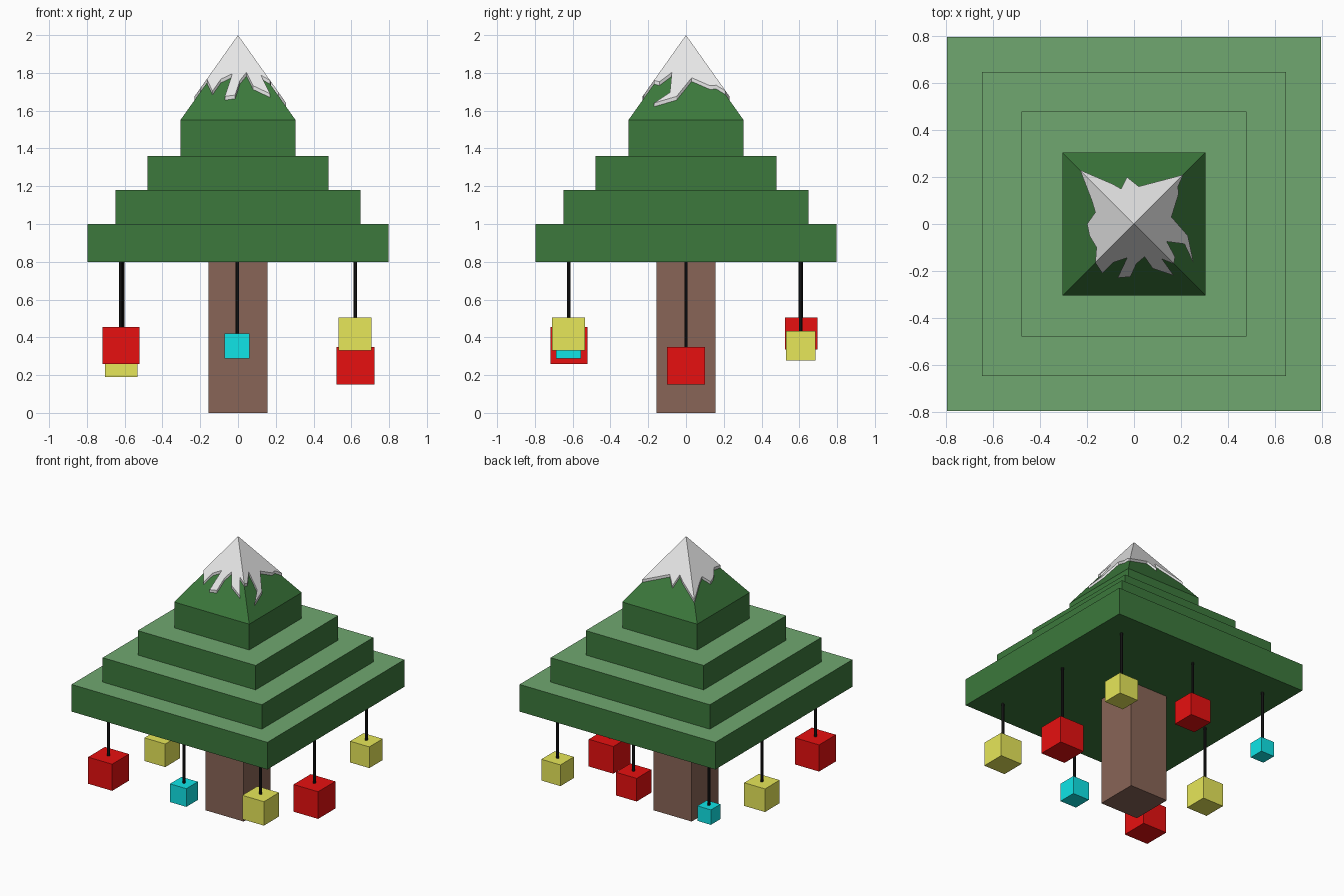
import bpy
import bmesh
from math import pi
from mathutils import Matrix, Vector

old = bpy.data.objects.get("Cube")
if old:
    bpy.data.objects.remove(old, do_unlink=True)


def material(name, r, g, b):
    m = bpy.data.materials.new(name)
    m.use_nodes = True
    m.diffuse_color = (r, g, b, 1)
    bsdf = next(n for n in m.node_tree.nodes if n.type == 'BSDF_PRINCIPLED')
    bsdf.inputs["Base Color"].default_value = (r, g, b, 1)
    return m


GREEN = material("dark green", 0.045, 0.19, 0.045)
LIGHT = material("light green", 0.16, 0.39, 0.16)
BROWN = material("bark brown", 0.25, 0.13, 0.095)
SNOW = material("snow white", 0.88, 0.88, 0.88)
BLACK = material("string black", 0.01, 0.01, 0.01)
RED = material("red", 0.8, 0.005, 0.005)
YELLOW = material("yellow", 0.8, 0.8, 0.1)
CYAN = material("cyan", 0.005, 0.8, 0.82)


def finish(bm, name, *mats):
    mesh = bpy.data.meshes.new(name)
    bm.normal_update()
    for m in mats:
        mesh.materials.append(m)
    # Upward faces take the second colour when there is one
    if len(mats) > 1:
        for f in bm.faces:
            f.material_index = int(f.normal.z > 0.9)
    bm.to_mesh(mesh)
    bm.free()
    obj = bpy.data.objects.new(name, mesh)
    bpy.context.collection.objects.link(obj)
    return obj


def box(name, x, y, half, bottom, top, *mats):
    bm = bmesh.new()
    size = Matrix.Diagonal((half * 2, half * 2, top - bottom, 1))
    place = Matrix.Translation((x, y, (bottom + top) / 2))
    bmesh.ops.create_cube(bm, size=1, matrix=place @ size)
    return finish(bm, name, *mats)


def cone(name, x, y, sides, r1, r2, bottom, top, turn, mat):
    bm = bmesh.new()
    place = Matrix.Translation((x, y, (bottom + top) / 2)) @ Matrix.Rotation(turn, 4, 'Z')
    bmesh.ops.create_cone(bm, cap_ends=True, segments=sides, radius1=r1,
                          radius2=r2, depth=top - bottom, matrix=place)
    return finish(bm, name, mat)


# Trunk and stepped foliage
box("trunk", 0, 0, 0.155, 0, 0.81, BROWN)
tiers = [(0.797, 0.8, 1.0), (0.648, 1.0, 1.18), (0.48, 1.18, 1.36), (0.305, 1.36, 1.55)]
for i, (half, low, high) in enumerate(tiers):
    box(f"foliage_tier_{i + 1}", 0, 0, half, low, high, GREEN, LIGHT)
cone("treetop", 0, 0, 4, 0.305 * 2 ** 0.5, 0, 1.55, 1.98, pi / 4, GREEN)

# Snow cap: one ragged hem per side, running counter-clockwise
hems = [
    [(-.165, -.165), (-.135, -.21), (-.09, -.165), (-.03, -.145), (-.07, -.23), (-.015, -.225),
     (.01, -.17), (.045, -.14), (.08, -.19), (.17, -.22), (.12, -.15), (.17, -.17)],
    [(.17, -.17), (.175, -.14), (.14, -.075), (.215, -.085), (.255, -.17), (.23, -.05),
     (.16, .03), (.19, .127), (.188, .16), (.21, .21)],
    [(.21, .21), (.02, .16), (-.03, .2), (-.055, .15), (-.09, .17), (-.23, .23)],
    [(-.23, .23), (-.18, .1), (-.165, .05), (-.2, 0), (-.19, -.05), (-.16, -.1), (-.165, -.165)],
]
bm = bmesh.new()
cache = {}


def snow_vert(x, y, drop):
    key = (x, y, drop)
    if key not in cache:
        cache[key] = bm.verts.new((x, y, 2 - max(abs(x), abs(y)) / 0.709 - drop))
    return cache[key]


THICK = 0.021
for hem in hems:
    outline = [(0, 0)] + hem
    bm.faces.new([snow_vert(x, y, 0) for x, y in outline])
    bm.faces.new([snow_vert(x, y, THICK) for x, y in reversed(outline)])
    for a, b in zip(hem, hem[1:]):
        bm.faces.new([snow_vert(*a, 0), snow_vert(*a, THICK),
                      snow_vert(*b, THICK), snow_vert(*b, 0)])
finish(bm, "snow_cap", SNOW)

# Hanging cube ornaments: place, half size, bottom, colour
ornaments = [
    ("front_right", -.62, -.62, .098, .26, RED),
    ("front", -.005, -.622, .067, .287, CYAN),
    ("front_left", .62, -.622, .088, .33, YELLOW),
    ("left", .622, 0, .1, .15, RED),
    ("back_left", .62, .608, .078, .277, YELLOW),
    ("back", 0, .61, .085, .335, RED),
    ("back_right", -.61, .605, .055, .305, CYAN),
    ("right", -.618, 0, .085, .19, YELLOW),
]
for name, x, y, half, low, mat in ornaments:
    top = low + half * 2
    box(f"{name}_ornament", x, y, half, low, top, mat)
    cone(f"{name}_string", x, y, 8, 0.01, 0.01, top - 0.01, 0.81, pi / 8, BLACK)
